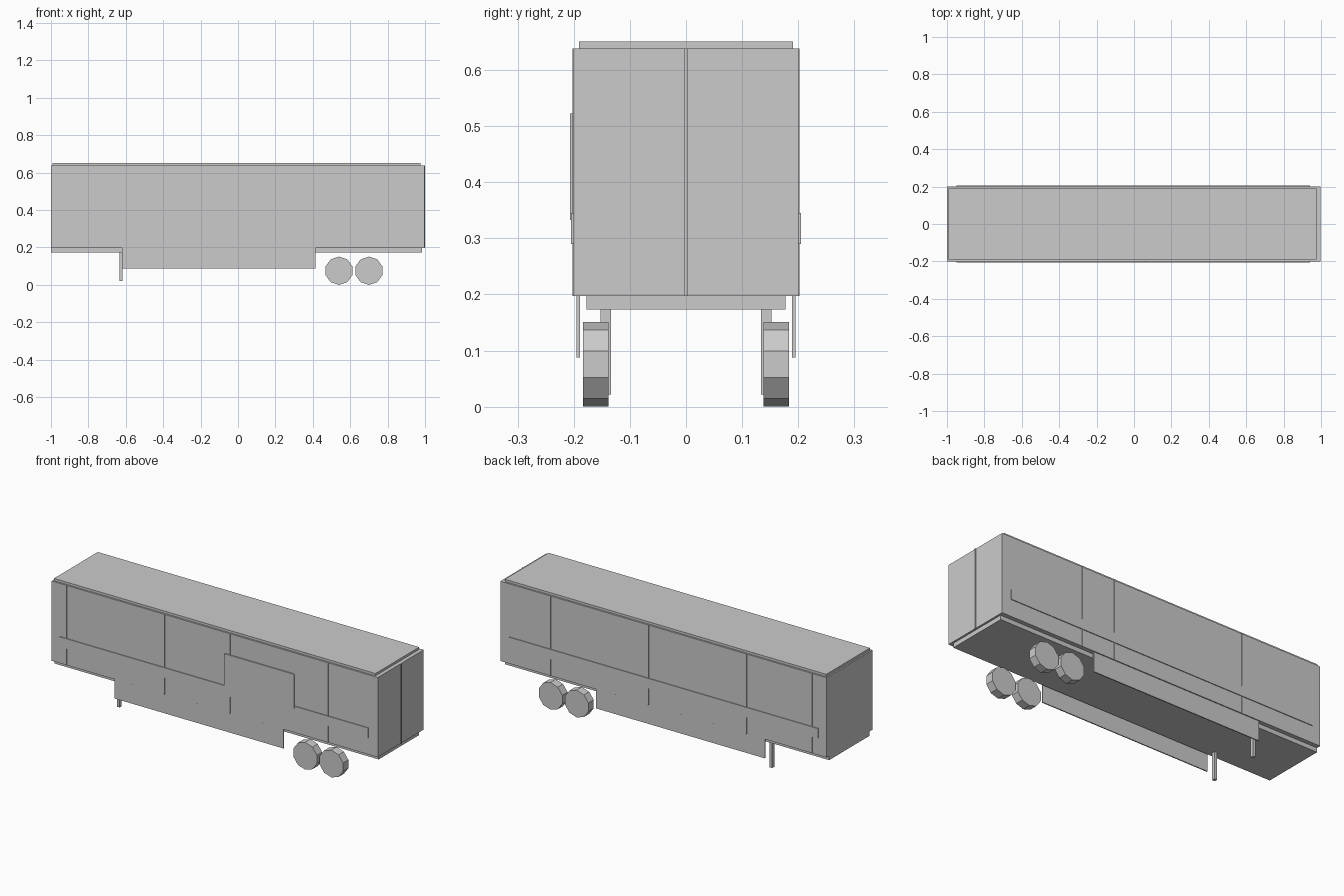
import bpy, bmesh, math
from mathutils import Matrix

if "Cube" in bpy.data.objects:
    bpy.data.objects.remove(bpy.data.objects["Cube"])

grey = bpy.data.materials.new("plain grey")
grey.diffuse_color = (0.6, 0.6, 0.6, 1)
grey.use_nodes = True
grey.node_tree.nodes["Principled BSDF"].inputs["Base Color"].default_value = grey.diffuse_color


def finish(name, bm):
    mesh = bpy.data.meshes.new(name)
    bm.to_mesh(mesh)
    bm.free()
    mesh.materials.append(grey)
    obj = bpy.data.objects.new(name, mesh)
    bpy.context.collection.objects.link(obj)
    return obj


def box(name, x, y, z):
    """Box from (min, max) ranges on each axis."""
    bm = bmesh.new()
    size = [r[1] - r[0] for r in (x, y, z)]
    mid = [(r[0] + r[1]) / 2 for r in (x, y, z)]
    bmesh.ops.create_cube(bm, size=1, matrix=Matrix.Translation(mid) @ Matrix.Diagonal((*size, 1)))
    return finish(name, bm)


def wheel(name, x, y, z, radius, width):
    """Ten-sided wheel with a corner at the top."""
    bm = bmesh.new()
    turn = Matrix.Translation((x, y, z)) @ Matrix.Rotation(math.pi / 2, 4, 'X')
    bmesh.ops.create_cone(bm, cap_ends=True, segments=10, radius1=radius, radius2=radius,
                          depth=width, matrix=turn)
    return finish(name, bm)


def both(side, near, far):
    """Range of y on the given side of the trailer."""
    return tuple(sorted((side * near, side * far)))


# Cargo body, roof and floor frame
box("cargo_body", (-1, 0.996), (-0.2005, 0.2005), (0.197, 0.638))
box("roof_panel", (-0.992, 0.975), (-0.191, 0.191), (0.638, 0.651))
box("floor_frame", (-1, 0.985), (-0.177, 0.177), (0.173, 0.197))

# Rear door seam bar
box("door_bar", (0.996, 1), (-0.004, 0.004), (0.197, 0.638))

for side, label in ((-1, "front"), (1, "back")):
    # Side ribs, stripe and skirt
    for i in range(10):
        x = -0.91 + 0.2 * i
        box(f"{label}_rib_{i}", (x - 0.003, x + 0.003), both(side, 0.2, 0.202), (0.197, 0.638))
    box(f"{label}_stripe", (-0.95, 0.94), both(side, 0.2, 0.205), (0.29, 0.345))
    box(f"{label}_skirt", (-0.62, 0.415), both(side, 0.189, 0.195), (0.088, 0.197))
    # Landing leg
    box(f"{label}_landing_leg", (-0.634, -0.618), both(side, 0.134, 0.152), (0.022, 0.173))
    # Tandem wheels
    for i, x in enumerate((0.54, 0.70)):
        wheel(f"{label}_wheel_{i}", x, side * 0.161, 0.0755, 0.0755, 0.046)

# Raised sign panel on one side only
box("sign_panel", (0.06, 0.488), (-0.207, -0.2), (0.333, 0.522))
